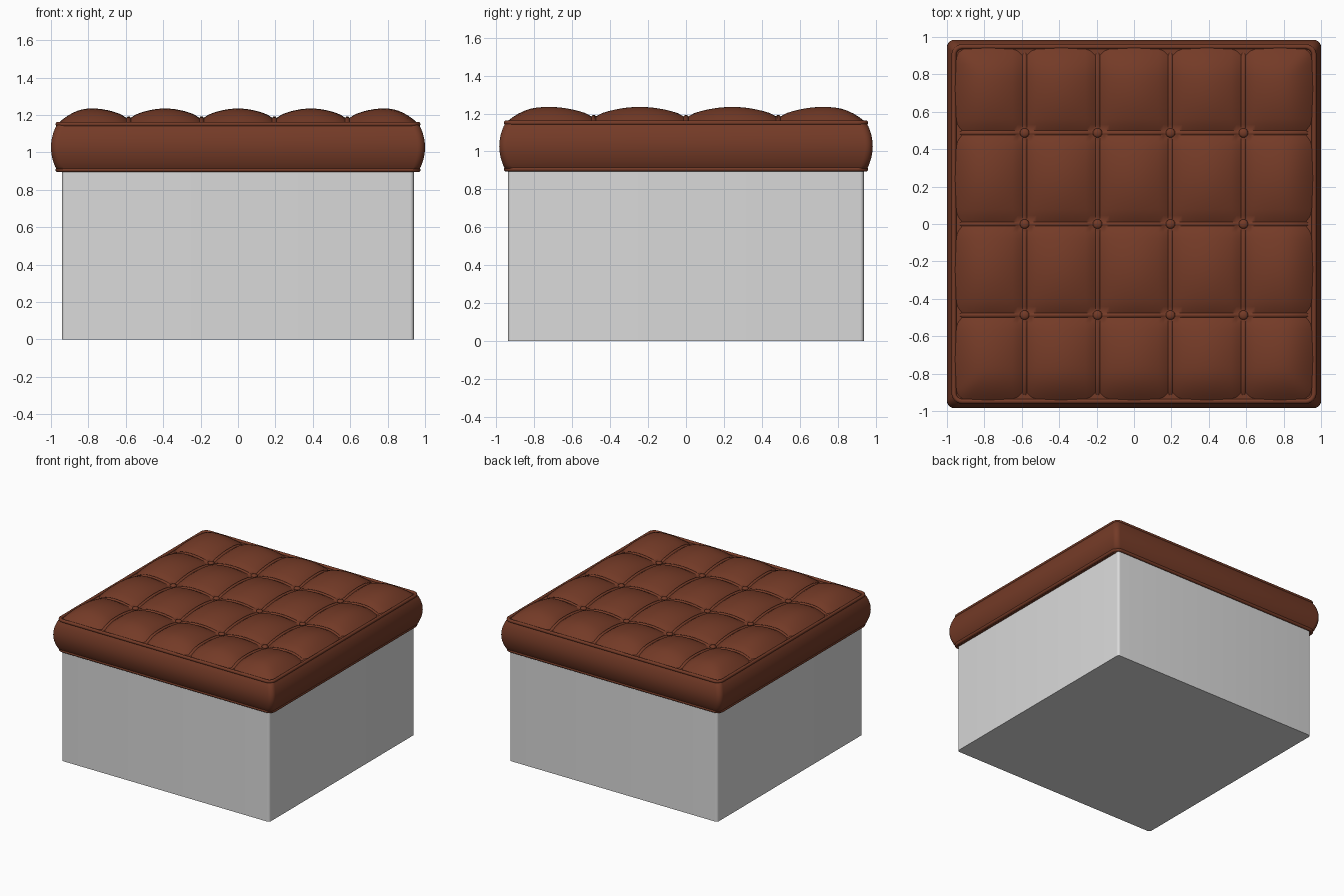
import bpy, bmesh, math
from mathutils import Vector

if "Cube" in bpy.data.objects:
    bpy.data.objects.remove(bpy.data.objects["Cube"])

def material(name, col):
    m = bpy.data.materials.new(name)
    m.diffuse_color = (*col, 1)
    m.use_nodes = True
    m.node_tree.nodes["Principled BSDF"].inputs["Base Color"].default_value = m.diffuse_color
    return m

LEATHER = material("brown leather", (0.175, 0.043, 0.020))
GREY = material("light grey", (0.70, 0.70, 0.70))

def finish(name, bm, mat, angle=40):
    bmesh.ops.recalc_face_normals(bm, faces=bm.faces)
    me = bpy.data.meshes.new(name)
    bm.to_mesh(me)
    bm.free()
    ob = bpy.data.objects.new(name, me)
    bpy.context.collection.objects.link(ob)
    me.materials.append(mat)
    bpy.ops.object.select_all(action='DESELECT')
    ob.select_set(True)
    bpy.context.view_layer.objects.active = ob
    bpy.ops.object.shade_smooth_by_angle(angle=math.radians(angle))
    return ob

def ring(hx, hy, r, n=6):
    """Rounded rectangle outline, counter-clockwise."""
    pts = []
    for k, (sx, sy) in enumerate([(1, 1), (-1, 1), (-1, -1), (1, -1)]):
        for i in range(n + 1):
            a = (k + i / n) * math.pi / 2
            pts.append((sx * (hx - r) + r * math.cos(a), sy * (hy - r) + r * math.sin(a)))
    return pts

def loft(bm, layers, cap=True, closed=False):
    """layers: list of (hx, hy, radius, z)."""
    rows = [[bm.verts.new((x, y, z)) for x, y in ring(hx, hy, r)] for hx, hy, r, z in layers]
    pairs = list(zip(rows, rows[1:] + ([rows[0]] if closed else [])))
    for a, b in pairs:
        for i in range(len(a)):
            j = (i + 1) % len(a)
            bm.faces.new((a[i], a[j], b[j], b[i]))
    if cap:
        bm.faces.new(rows[0])
        bm.faces.new(rows[-1])

# base box with softly rounded upright corners
bm = bmesh.new()
loft(bm, [(0.94, 0.938, 0.02, 0), (0.94, 0.938, 0.02, 0.9)])
finish("base_box", bm, GREY)

# bulging cushion sides
bm = bmesh.new()
layers = [(0.93, 0.915, 0.03, 0.892)]
for i in range(13):
    t = i / 12
    w = 0.967 + 0.033 * math.sin(math.pi * t) ** 0.8
    layers.append((w, w - 0.015, 0.04, 0.905 + 0.245 * t))
loft(bm, layers)
finish("cushion_sides", bm, LEATHER)

# piping around the lower and upper edges
for name, z in (("lower_piping", 0.907), ("upper_piping", 1.151)):
    bm = bmesh.new()
    lay = []
    for i in range(10):
        a = 2 * math.pi * i / 10
        w = 0.963 + 0.013 * math.cos(a)
        lay.append((w, w - 0.015, 0.045 + 0.013 * math.cos(a), z + 0.013 * math.sin(a)))
    loft(bm, lay, cap=False, closed=True)
    finish(name, bm, LEATHER, 60)

# quilted top: 5 x 4 puffed cells with narrow sewn seams
HX, HY, R, S = 0.963, 0.948, 0.045, 0.012
SX = [-0.585, -0.195, 0.195, 0.585]
SY = [-0.487, 0.0, 0.487]

def axis(seams, half, n=14):
    """List of (coordinate, puff 0..1, seam height offset)."""
    b = [-half] + seams + [half]
    out = []
    for k in range(len(b) - 1):
        lo = b[k] + (S if k else 0)
        hi = b[k + 1] - (S if k < len(b) - 2 else 0)
        for i in range(n + 1):
            t = i / n
            inner = (i == 0 and k > 0) or (i == n and k < len(b) - 2)
            out.append((lo + (hi - lo) * t, 1 - abs(2 * t - 1) ** 2.0, -0.006 if inner else 0))
        if k < len(b) - 2:
            for d in (-0.5, 0.5):
                out.append((b[k + 1] + d * S, 0, 0.001))
    return out

def edge_drop(d):
    t = min(1, max(0, d / 0.16))
    return 0.036 * (1 - t) ** 2

def round_in(x, y):
    cx, cy = HX - R, HY - R
    dx, dy = abs(x) - cx, abs(y) - cy
    if dx > 0 and dy > 0:
        f = max(dx, dy) / math.hypot(dx, dy)
        x = math.copysign(cx + dx * f, x)
        y = math.copysign(cy + dy * f, y)
    return x, y

def height(x, y, a, b):
    e = min(HX - abs(x), HY - abs(y))
    return 1.164 + 0.027 * (a + b) + 0.017 * a * b - edge_drop(e)

bm = bmesh.new()
ax, ay = axis(SX, HX), axis(SY, HY)
grid = []
for x, a, ox in ax:
    row = []
    for y, b, oy in ay:
        z = height(x, y, a, b) + min(ox, oy) + max(0, ox, oy)
        px, py = round_in(x, y)
        row.append(bm.verts.new((px, py, z)))
    grid.append(row)
for i in range(len(ax) - 1):
    for j in range(len(ay) - 1):
        bm.faces.new((grid[i][j], grid[i + 1][j], grid[i + 1][j + 1], grid[i][j + 1]))
top = finish("quilted_top", bm, LEATHER, 50)
if top.data.polygons[0].normal.z < 0:
    top.data.flip_normals()

# buttons where the seams cross
bm = bmesh.new()
for x in SX:
    for y in SY:
        vs = bmesh.ops.create_uvsphere(bm, u_segments=16, v_segments=8, radius=0.025)["verts"]
        for v in vs:
            v.co = Vector((v.co.x + x, v.co.y + y, v.co.z * 0.5 + 1.167))
finish("buttons", bm, LEATHER, 60)
